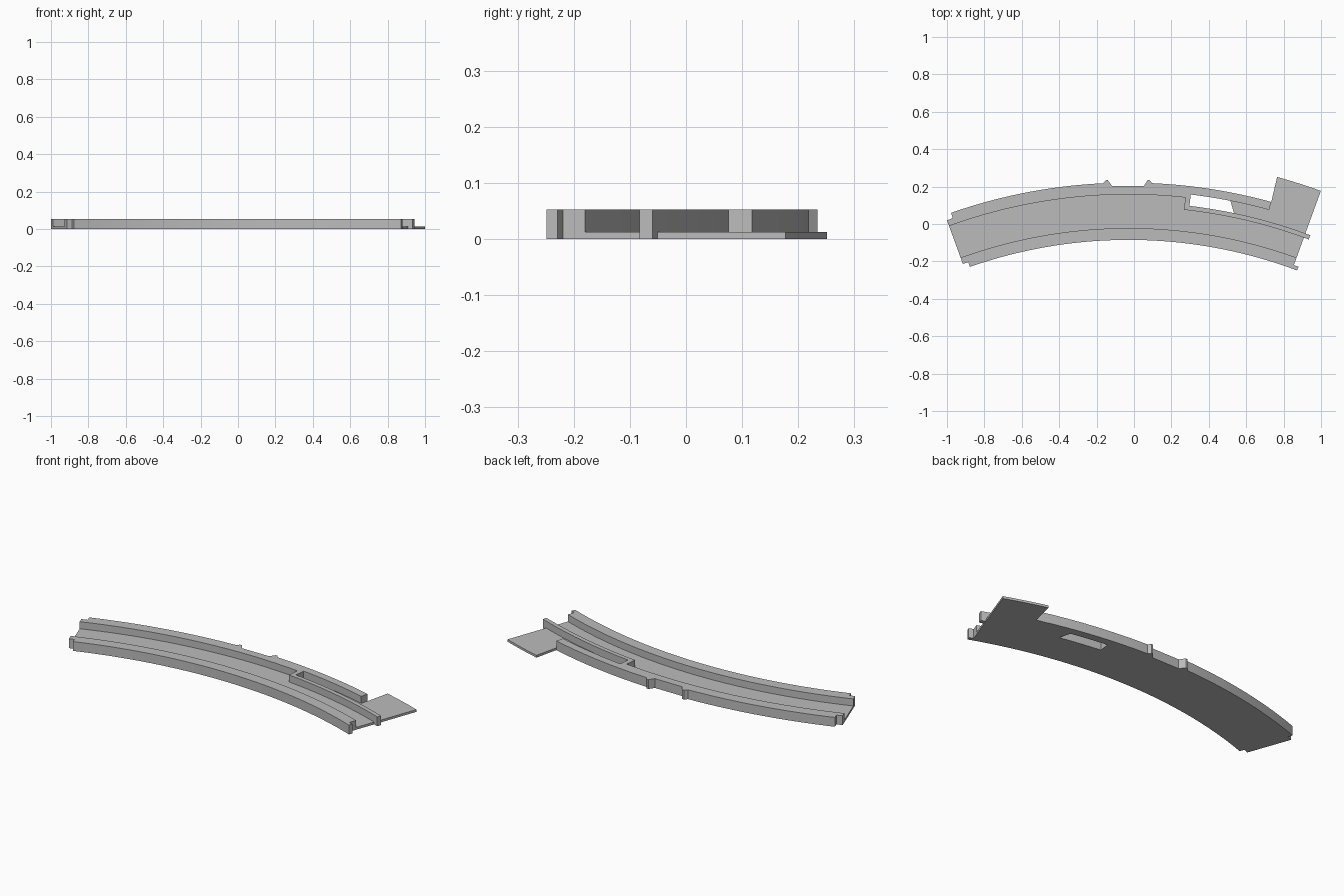
import bpy, bmesh, math

if "Cube" in bpy.data.objects:
    bpy.data.objects.remove(bpy.data.objects["Cube"], do_unlink=True)

# Shared dimensions
CX, CY = -0.029, -2.652               # centre of the curve
HEIGHT, FLOOR = 0.053, 0.013
END = 19.97                           # half angle of the track
NOTCH = 19.3                          # where the stepped left ends start
TAB = 20.55                           # reach of the right tongues
R_IN, R_IN_STEP, R_GROOVE = 2.567, 2.594, 2.63
R_THIN, R_THIN_OUT = 2.744, 2.768     # thin dividing wall
R_WALL, R_POCKET, R_OUT = 2.81, 2.829, 2.873
R_STEP, R_PLATE = 2.843, 3.01
FORK, HOLE, RAIL_END = 6.2, 6.75, 15.4

grey = bpy.data.materials.new("light grey plastic")
grey.use_nodes = True
grey.diffuse_color = (0.5, 0.5, 0.5, 1)
grey.node_tree.nodes["Principled BSDF"].inputs["Base Color"].default_value = (0.5, 0.5, 0.5, 1)


def polar(r, a):
    a = math.radians(a)
    return (CX + r * math.sin(a), CY + r * math.cos(a))


def arc(r, a0, a1):
    n = max(1, round(abs(a1 - a0) / 0.8))
    return [polar(r, a0 + (a1 - a0) * i / n) for i in range(n + 1)]


def prism(name, outline, height):
    """Extrude a flat outline up from the ground."""
    bm = bmesh.new()
    face = bm.faces.new([bm.verts.new((x, y, 0)) for x, y in outline])
    new = bmesh.ops.extrude_face_region(bm, geom=[face], use_keep_orig=True)["geom"]
    for v in new:
        if isinstance(v, bmesh.types.BMVert):
            v.co.z = height
    bmesh.ops.recalc_face_normals(bm, faces=bm.faces)
    mesh = bpy.data.meshes.new(name)
    bm.to_mesh(mesh)
    bm.free()
    mesh.materials.append(grey)
    obj = bpy.data.objects.new(name, mesh)
    bpy.context.collection.objects.link(obj)
    return obj


# Inner wall with a stepped left end and a tongue on the right
prism("inner_wall",
      arc(R_IN, -NOTCH, TAB) + [polar(R_IN_STEP - 0.006, TAB), polar(R_IN_STEP - 0.006, END)]
      + arc(R_GROOVE, END, -END)
      + [polar(R_IN_STEP, -END), polar(R_IN_STEP, -NOTCH)], HEIGHT)

# Outer wall: clip recess at the back, forking into a rail and a thin divider
clip = [(-0.165, 0.218), (-0.15, 0.234), (-0.14, 0.234), (-0.118, 0.204),
        (0.053, 0.204), (0.073, 0.234), (0.083, 0.234), (0.097, 0.218)]
prism("outer_wall",
      [polar(R_STEP, -END), polar(R_STEP, -NOTCH)]
      + arc(R_OUT, -NOTCH, -2.9) + clip + arc(R_OUT, 2.7, RAIL_END)
      + arc(R_POCKET, RAIL_END, HOLE)
      + arc(R_THIN_OUT, HOLE, TAB) + arc(R_THIN, TAB, FORK)
      + arc(R_WALL, FORK, -END), HEIGHT)

# Groove floor, narrowing beside the thin divider
prism("groove_floor",
      arc(R_GROOVE, -END, END) + arc(R_THIN, END, FORK) + arc(R_WALL, FORK, -END), FLOOR)

# Low floor past the slot, widening to the side plate
prism("side_plate",
      arc(R_THIN_OUT, 11.75, END) + arc(R_PLATE, END, RAIL_END - 0.1)
      + [polar(R_OUT, RAIL_END)] + arc(R_POCKET, RAIL_END, 11.1), FLOOR)
